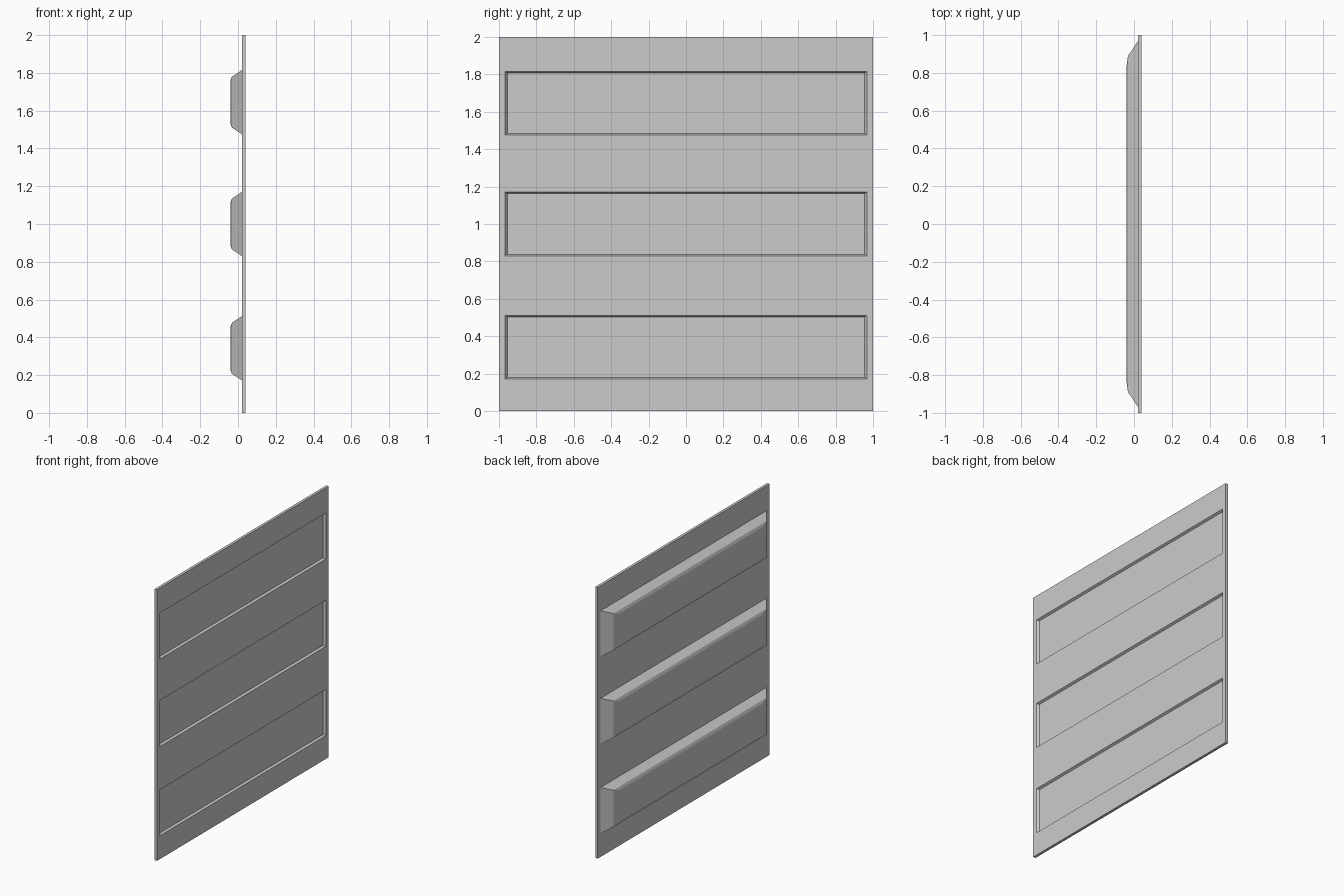
import bpy
import bmesh

cube = bpy.data.objects.get("Cube")
if cube:
    bpy.data.objects.remove(cube, do_unlink=True)

# Overall sizes
FRONT_X, BACK_X = 0.04, 0.02
HALF_Y, HALF_Z = 0.967, 0.17
CENTRES = (0.342, 1.0, 1.645)

grey = bpy.data.materials.new("light grey")
grey.use_nodes = True
colour = (0.6, 0.6, 0.6, 1)
grey.diffuse_color = colour
grey.node_tree.nodes["Principled BSDF"].inputs["Base Color"].default_value = colour


def step(bm, face, x, half_y, half_z):
    """Raise or sink a rectangular face into a smaller rectangle at x."""
    centre = face.calc_center_median()
    bmesh.ops.inset_individual(bm, faces=[face], thickness=0.001)
    for v in face.verts:
        v.co.y = half_y if v.co.y > 0 else -half_y
        v.co.z = centre.z + (half_z if v.co.z > centre.z else -half_z)
        v.co.x = x


# Flat sheet divided so that each panel is one cell
bm = bmesh.new()
ys = [-1, -HALF_Y, HALF_Y, 1]
zs = [0] + [c + s * HALF_Z for c in CENTRES for s in (-1, 1)] + [2]
grid = [[bm.verts.new((FRONT_X, y, z)) for y in ys] for z in zs]
for low, high in zip(grid, grid[1:]):
    for i in range(len(ys) - 1):
        bm.faces.new((low[i], low[i + 1], high[i + 1], high[i]))

# Thicken the sheet into a plate
extruded = bmesh.ops.extrude_face_region(bm, geom=bm.faces[:], use_keep_orig=True)
for v in extruded["geom"]:
    if isinstance(v, bmesh.types.BMVert):
        v.co.x = BACK_X
bmesh.ops.recalc_face_normals(bm, faces=bm.faces[:])


def is_panel(face):
    c = face.calc_center_median()
    return (abs(face.normal.x) > 0.9 and abs(c.y) < 0.1
            and any(abs(c.z - p) < 0.05 for p in CENTRES))


bm.normal_update()
for face in [f for f in bm.faces if is_panel(f)]:
    if face.normal.x > 0:
        # Shallow recess
        step(bm, face, 0.024, 0.955, 0.162)
    else:
        # Raised panel with sloped sides and a chamfered rim
        step(bm, face, -0.032, 0.89, 0.135)
        step(bm, face, -0.04, 0.83, 0.115)
bmesh.ops.recalc_face_normals(bm, faces=bm.faces[:])

mesh = bpy.data.meshes.new("panelled_plate")
bm.to_mesh(mesh)
bm.free()
mesh.materials.append(grey)
plate = bpy.data.objects.new("panelled_plate", mesh)
bpy.context.collection.objects.link(plate)
